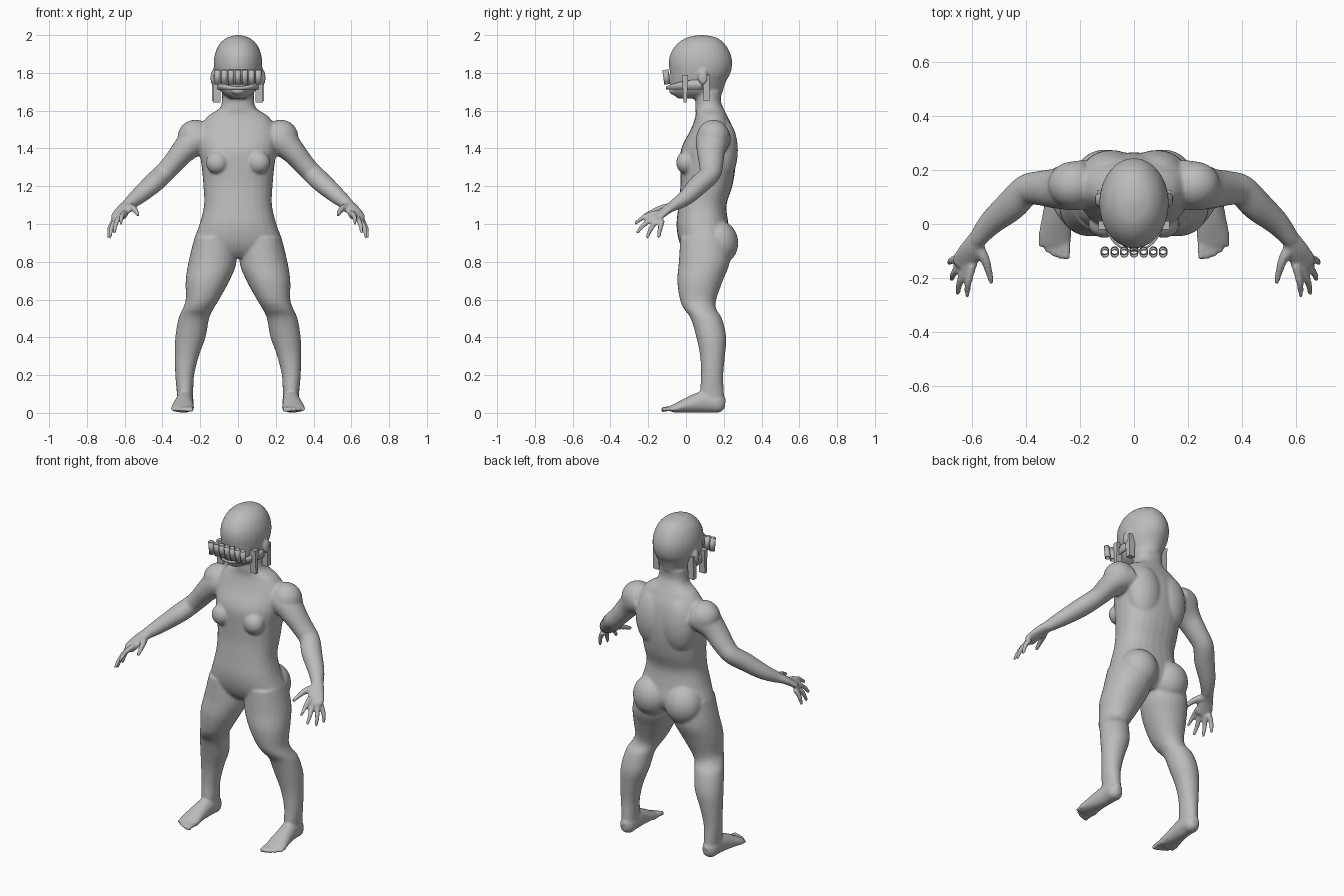
import bpy, bmesh, math
from mathutils import Vector, Matrix

if "Cube" in bpy.data.objects:
    bpy.data.objects.remove(bpy.data.objects["Cube"])

grey = bpy.data.materials.new("plain grey")
grey.use_nodes = True
grey.diffuse_color = (0.5, 0.5, 0.5, 1)
grey.node_tree.nodes["Principled BSDF"].inputs["Base Color"].default_value = (0.5, 0.5, 0.5, 1)


def spline(rows, steps=5):
    """Smooth curve through rows of numbers."""
    pts = [Vector(r) for r in rows]
    pts = [pts[0]] + pts + [pts[-1]]
    out = []
    for a, b, c, d in zip(pts, pts[1:], pts[2:], pts[3:]):
        for i in range(steps):
            t = i / steps
            out.append(b + (c - a) * (t / 2) + (a * 2 - b * 5 + c * 4 - d) * (t * t / 2)
                       + (b * 3 - a - c * 3 + d) * (t ** 3 / 2))
    return out + [pts[-1]]


def loft(bm, rows, level=False, power=2.0, side=1, n=28):
    """Closed skin over ovals: rows are x, y, z, half width, half depth."""
    rows = spline(rows)
    rings = []
    for i, r in enumerate(rows):
        centre = Vector(r[:3])
        u, v = Vector((1, 0, 0)), Vector((0, 1, 0))
        if not level:
            t = Vector(rows[min(i + 1, len(rows) - 1)][:3]) - Vector(rows[max(i - 1, 0)][:3])
            u = t.cross(Vector((0, 0, 1))).normalized()
            v = u.cross(t).normalized()
        ring = []
        for k in range(n):
            a = math.tau * k / n
            c, s = math.cos(a), math.sin(a)
            p = centre + u * math.copysign(abs(c) ** (2 / power), c) * r[3] \
                + v * math.copysign(abs(s) ** (2 / power), s) * r[4]
            ring.append(bm.verts.new((p.x * side, p.y, p.z)))
        rings.append(ring)
    for a, b in zip(rings, rings[1:]):
        for k in range(n):
            bm.faces.new((a[k], a[(k + 1) % n], b[(k + 1) % n], b[k]))
    bm.faces.new(rings[0])
    bm.faces.new(rings[-1])


def stack(rows):
    """Rows of z, x from, x to, y from, y to become level ovals."""
    return [((a + b) / 2, (c + d) / 2, z, (b - a) / 2, (d - c) / 2) for z, a, b, c, d in rows]


def ball(bm, centre, radii, side=1):
    m = Matrix.Translation((centre[0] * side, centre[1], centre[2])) @ Matrix.Diagonal((*radii, 1))
    bmesh.ops.create_uvsphere(bm, u_segments=24, v_segments=16, radius=1, matrix=m)


def finish(bm, name):
    bmesh.ops.recalc_face_normals(bm, faces=bm.faces)
    mesh = bpy.data.meshes.new(name)
    bm.to_mesh(mesh)
    bm.free()
    mesh.materials.append(grey)
    ob = bpy.data.objects.new(name, mesh)
    bpy.context.collection.objects.link(ob)
    return ob


# Body: overlapping forms fused into one smooth skin
bm = bmesh.new()
torso = [(1.7, .085, .04, .19), (1.65, .085, .05, .185), (1.61, .1, .05, .2), (1.57, .16, .05, .22),
         (1.5, .205, .025, .25), (1.4, .205, -.025, .265), (1.3, .192, -.03, .262), (1.2, .183, -.03, .245),
         (1.1, .18, -.04, .215), (1.0, .203, -.05, .225), (.92, .232, -.04, .24), (.86, .235, -.015, .22),
         (.82, .16, .02, .17)]
loft(bm, stack([(z, -w, w, f, b) for z, w, f, b in torso]), True, 2.3)

skull = [(2.0, .015, .065, .1), (1.985, .062, 0, .165), (1.95, .1, -.05, .208), (1.9, .122, -.083, .236),
         (1.85, .129, -.091, .245), (1.8, .125, -.085, .236), (1.76, .115, -.083, .215),
         (1.72, .1, -.08, .2), (1.69, .08, -.07, .19), (1.665, .045, -.045, .16)]
loft(bm, stack([(z, -w, w, f, b) for z, w, f, b in skull]), True)
ball(bm, (0, -.085, 1.765), (.018, .018, .022))
ball(bm, (0, -.072, 1.705), (.035, .018, .02))

leg = stack([(.93, .02, .23, -.03, .23), (.8, .008, .262, -.038, .232), (.7, .045, .277, -.046, .195),
             (.6, .1, .277, -.032, .16), (.55, .13, .293, -.01, .16), (.5, .153, .315, .025, .19),
             (.4, .172, .332, .055, .213), (.3, .208, .334, .075, .206), (.2, .232, .332, .08, .197),
             (.12, .237, .325, .075, .2), (.05, .24, .32, .08, .205)])
foot = [(.277, .205, .045, .022, .03), (.28, .17, .052, .044, .05), (.282, .1, .058, .047, .058),
        (.288, .03, .046, .052, .046), (.293, -.04, .029, .061, .028), (.295, -.078, .02, .055, .018)]
arm = [(.17, .15, 1.46, .09, .08), (.23, .14, 1.44, .09, .083), (.29, .132, 1.385, .075, .066),
       (.35, .133, 1.315, .064, .056), (.4, .125, 1.262, .058, .053), (.455, .07, 1.21, .058, .052),
       (.53, .005, 1.145, .046, .043), (.585, -.06, 1.1, .033, .031)]
palm = [(.58, -.05, 1.105, .032, .029), (.605, -.095, 1.08, .042, .024), (.628, -.14, 1.045, .048, .019),
        (.637, -.16, 1.03, .04, .016)]
fingers = [((.6, -.155, 1.06), (.62, -.272, 1.0)), ((.625, -.16, 1.04), (.655, -.262, .95)),
           ((.645, -.15, 1.025), (.678, -.208, .925)), ((.655, -.125, 1.02), (.687, -.145, .925))]

for s in (1, -1):
    loft(bm, leg, True, 2.1, s)
    loft(bm, foot, side=s)
    loft(bm, arm, side=s)
    loft(bm, palm, side=s)
    for root, tip in fingers:
        a, b = Vector(root), Vector(tip)
        mid = a.lerp(b, .55) + Vector((.005, 0, .012))
        loft(bm, [(*a, .016, .016), (*mid, .014, .014), (*b, .009, .009)], side=s, n=12)
    loft(bm, [(.585, -.075, 1.09, .024, .024), (.55, -.14, 1.08, .018, .018),
              (.528, -.222, 1.045, .01, .01)], side=s, n=12)
    # toes, big toe innermost
    for i in range(5):
        x, r, tip = .25 + i * .024, .017 - i * .0014, -.122 + i * i * .0026
        loft(bm, [(x, -.04, .022, r, r), (x, tip + .025, .022, r * .85, r * .85),
                  (x, tip, .017, r * .7, r * .8)], side=s, n=12)
        ball(bm, (x, tip, .017), (r * .85, r * .7, r * .9), s)
    # shoulder, shoulder blade, breast, buttock, ear, heel
    ball(bm, (.225, .145, 1.46), (.095, .088, .092), s)
    ball(bm, (.085, .19, 1.39), (.11, .085, .17), s)
    ball(bm, (.11, .0, 1.325), (.06, .052, .06), s)
    ball(bm, (.108, .172, .9), (.112, .105, .118), s)
    ball(bm, (.132, .09, 1.775), (.014, .027, .042), s)
    ball(bm, (.28, .16, .04), (.044, .048, .04), s)

body = finish(bm, "body")
skin = body.modifiers.new("fuse", 'REMESH')
skin.mode = 'VOXEL'
skin.voxel_size = .0075
skin.use_smooth_shade = True
soft = body.modifiers.new("soften", 'SMOOTH')
soft.factor = .5
soft.iterations = 7

# Row of hollow tubes before the face
bm = bmesh.new()
for i in range(-3, 4):
    bmesh.ops.create_cone(bm, cap_ends=False, segments=20, radius1=.016, radius2=.016, depth=.078,
                          matrix=Matrix.Translation((i * .036, -.104, 1.778)) @ Matrix.Rotation(.13, 4, 'X'))
tubes = finish(bm, "face_tubes")
wall = tubes.modifiers.new("wall", 'SOLIDIFY')
wall.thickness = .004

# Curved band around the lower face, taller at the sides
bm = bmesh.new()
prev = None
for i in range(33):
    a = math.radians(-100 + i * 6.25)
    x, y = .122 * math.sin(a), .06 - .165 * math.cos(a)
    top = 1.728 + .035 * math.sin(a) ** 2
    pair = [bm.verts.new((x, y, 1.712)), bm.verts.new((x, y, top))]
    if prev:
        bm.faces.new((prev[0], pair[0], pair[1], prev[1]))
    prev = pair
band = finish(bm, "face_band")
wall = band.modifiers.new("wall", 'SOLIDIFY')
wall.thickness = .008

# Hanging tapered strips on each side
bm = bmesh.new()
for s in (1, -1):
    for x, y, z, wide, deep, tall, taper in ((.112, -.005, 1.715, .04, .032, .145, .55),
                                             (.118, .108, 1.72, .038, .036, .14, .85)):
        m = Matrix.Translation((x * s, y, z)) @ Matrix.Diagonal((wide, deep, tall, 1))
        for v in bmesh.ops.create_cube(bm, size=1, matrix=m)["verts"]:
            if v.co.z < z:
                v.co.y = y + (v.co.y - y) * taper
finish(bm, "side_strips")

for ob in (tubes, band):
    bpy.ops.object.select_all(action='DESELECT')
    ob.select_set(True)
    bpy.context.view_layer.objects.active = ob
    bpy.ops.object.shade_smooth_by_angle(angle=math.radians(40))
